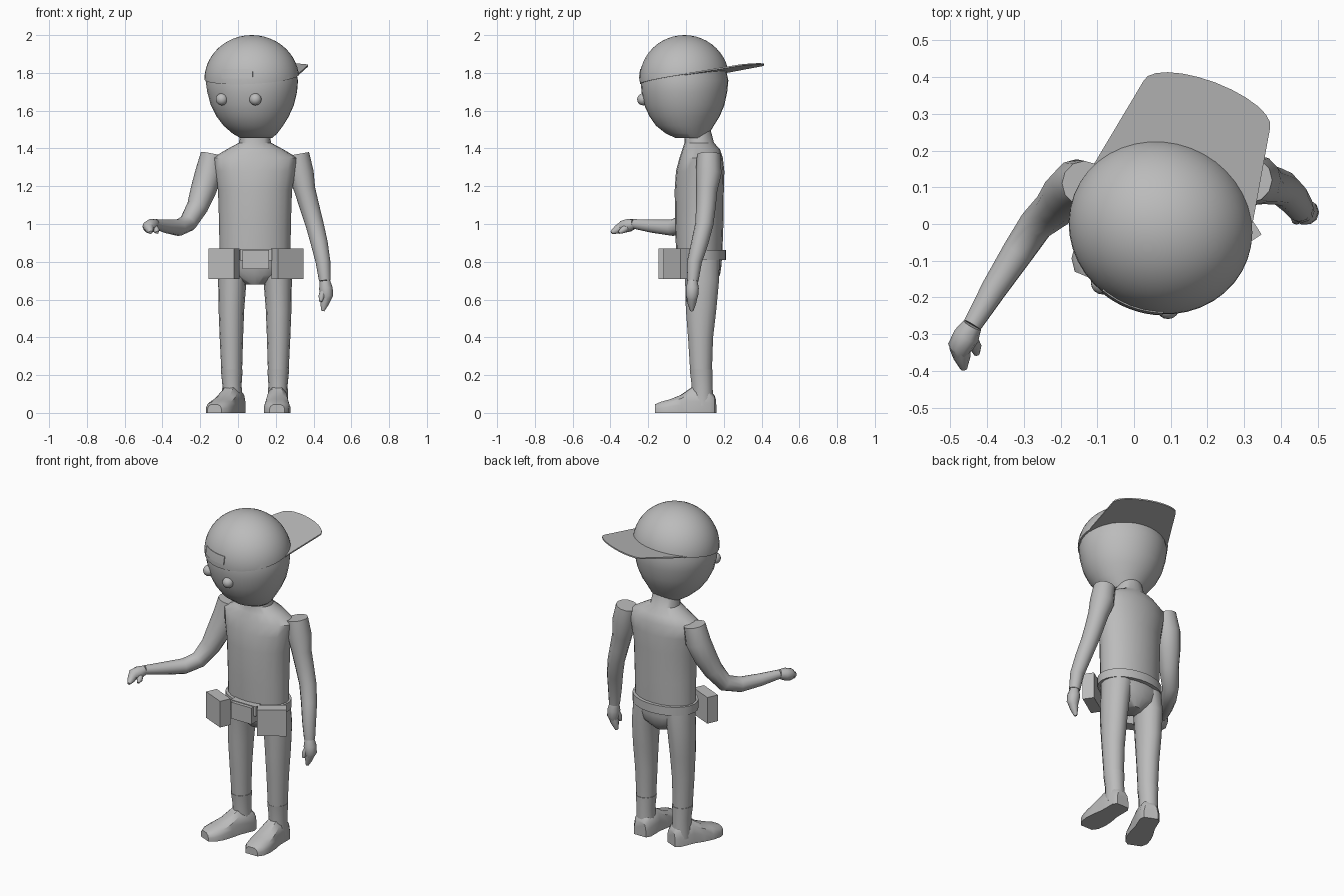
import bpy, bmesh
from math import sin, cos, pi, radians, sqrt
from mathutils import Vector, Matrix

if "Cube" in bpy.data.objects:
    bpy.data.objects.remove(bpy.data.objects["Cube"])

grey = bpy.data.materials.new("plain grey")
grey.use_nodes = True
GREY = (0.5, 0.5, 0.5, 1)
grey.diffuse_color = GREY
grey.node_tree.nodes["Principled BSDF"].inputs["Base Color"].default_value = GREY

MID = 0.09                                   # body centre line
HEAD = Vector((0.073, -0.008, 0))
TURN = Matrix.Translation(HEAD) @ Matrix.Rotation(radians(-20.6), 4, 'Z')


def finish(name, bm, matrix=None, smooth=40):
    if matrix:
        bm.transform(matrix)
    bmesh.ops.recalc_face_normals(bm, faces=bm.faces)
    mesh = bpy.data.meshes.new(name)
    bm.to_mesh(mesh)
    bm.free()
    mesh.materials.append(grey)
    ob = bpy.data.objects.new(name, mesh)
    bpy.context.collection.objects.link(ob)
    bpy.ops.object.select_all(action='DESELECT')
    ob.select_set(True)
    bpy.context.view_layer.objects.active = ob
    if smooth:
        bpy.ops.object.shade_smooth_by_angle(angle=radians(smooth))
    return ob


def loft(name, rings, matrix=None, smooth=40):
    """Skin a list of equal rings and cap both ends."""
    bm = bmesh.new()
    rows = [[bm.verts.new(p) for p in ring] for ring in rings]
    n = len(rows[0])
    for a, b in zip(rows, rows[1:]):
        for i in range(n):
            j = (i + 1) % n
            bm.faces.new((a[i], a[j], b[j], b[i]))
    bm.faces.new(rows[0])
    bm.faces.new(rows[-1])
    return finish(name, bm, matrix, smooth)


def stack(name, levels, n=20, matrix=None):
    """Horizontal ellipses: (z, x, y, radius x, radius y)."""
    rings = [[(x + rx * cos(2 * pi * i / n), y + ry * sin(2 * pi * i / n), z)
              for i in range(n)] for z, x, y, rx, ry in levels]
    return loft(name, rings, matrix)


def tube(name, stations, n=12):
    """Round limb through (x, y, z, radius) stations."""
    pts = [Vector(s[:3]) for s in stations]
    u, old, rings = Vector((1, 0, 0)), None, []
    for i, p in enumerate(pts):
        t = (pts[min(i + 1, len(pts) - 1)] - pts[max(i - 1, 0)]).normalized()
        if old:
            u = old.rotation_difference(t) @ u
        u = (u - t * u.dot(t)).normalized()
        v, old, r = t.cross(u), t, stations[i][3]
        rings.append([p + r * (u * cos(2 * pi * k / n) + v * sin(2 * pi * k / n))
                      for k in range(n)])
    return loft(name, rings, None, 50)


def block(name, centre, size, angle):
    bm = bmesh.new()
    bmesh.ops.create_cube(bm, size=1)
    m = (Matrix.Translation(centre) @ Matrix.Rotation(radians(angle), 4, 'Z')
         @ Matrix.Diagonal((*size, 1)))
    return finish(name, bm, m, 0)


# Torso, neck and hips
stack("torso", [(0.84, MID, 0.07, 0.188, 0.122), (1.0, MID, 0.07, 0.19, 0.128),
                (1.18, MID, 0.07, 0.196, 0.13), (1.28, MID, 0.075, 0.215, 0.128),
                (1.35, MID, 0.08, 0.225, 0.115), (1.395, MID, 0.08, 0.15, 0.1),
                (1.43, MID, 0.07, 0.085, 0.078), (1.5, MID, 0.06, 0.075, 0.07)])
stack("hips", [(0.86, MID, 0.07, 0.188, 0.122), (0.78, MID, 0.08, 0.187, 0.108),
               (0.73, MID, 0.08, 0.15, 0.1), (0.68, MID, 0.08, 0.05, 0.06)])

# Legs and boots
for side, s, toe_out in (("left", 1, 0), ("right", -1, -23)):
    x = MID + s * 0.125
    stack(side + "_leg", [(0.82, x - s * 0.025, 0.08, 0.088, 0.1), (0.7, x - s * 0.005, 0.085, 0.075, 0.092),
                          (0.55, x, 0.08, 0.068, 0.083), (0.4, x, 0.077, 0.062, 0.068),
                          (0.2, x - s * 0.002, 0.08, 0.054, 0.058)], 14)
    stack(side + "_boot_shaft", [(0.23, x - s * 0.002, 0.08, 0.058, 0.062),
                                 (0.15, x - s * 0.003, 0.085, 0.051, 0.057),
                                 (0.04, x - s * 0.005, 0.088, 0.055, 0.058)], 14)
    rings = []
    for f, w, h in ((-0.065, 0.04, 0.09), (-0.04, 0.056, 0.12), (0.05, 0.056, 0.135),
                    (0.11, 0.066, 0.095), (0.17, 0.07, 0.072), (0.22, 0.062, 0.058),
                    (0.25, 0.04, 0.045)):
        half = [(w, 0), (w, 0.45 * h), (0.85 * w, 0.8 * h), (0.45 * w, h)]
        rings.append([(a, -f, b) for a, b in half] + [(-a, -f, b) for a, b in half[::-1]])
    loft(side + "_boot_foot", rings, Matrix.Translation((x - s * 0.008, 0.085, 0))
         @ Matrix.Rotation(radians(toe_out), 4, 'Z'))

# Arms: one bent forward, one hanging
tube("right_arm", [(-0.135, 0.11, 1.37, 0.062), (-0.155, 0.105, 1.27, 0.072), (-0.183, 0.08, 1.18, 0.068),
                   (-0.215, 0.045, 1.09, 0.057), (-0.265, 0.0, 1.005, 0.048), (-0.315, -0.075, 0.98, 0.044),
                   (-0.38, -0.175, 0.988, 0.036), (-0.44, -0.275, 1.0, 0.026)])
tube("left_arm", [(0.315, 0.12, 1.37, 0.062), (0.333, 0.12, 1.27, 0.068), (0.354, 0.11, 1.18, 0.056),
                  (0.379, 0.105, 1.09, 0.052), (0.405, 0.097, 1.0, 0.048), (0.43, 0.073, 0.9, 0.045),
                  (0.45, 0.045, 0.8, 0.039), (0.46, 0.035, 0.7, 0.031)])


# Hands: palm, curled fingers and thumb
def hand(side, wrist, knuckle, tip, thumb):
    w, k, t, th = map(Vector, (wrist, knuckle, tip, thumb))
    tube(side + "_palm", [(*w, 0.027), (*w.lerp(k, 0.5), 0.036), (*k, 0.034), (*k.lerp(t, 0.3), 0.024)], 10)
    tube(side + "_fingers", [(*k, 0.03), (*k.lerp(t, 0.5), 0.023), (*t, 0.009)], 8)
    tube(side + "_thumb", [(*w.lerp(k, 0.4), 0.022), (*w.lerp(th, 0.75), 0.017), (*th, 0.008)], 8)


hand("right", (-0.44, -0.275, 1.0), (-0.473, -0.335, 0.985), (-0.463, -0.395, 0.955), (-0.428, -0.355, 0.955))
hand("left", (0.46, 0.035, 0.7), (0.47, 0.032, 0.62), (0.448, 0.03, 0.54), (0.437, 0.008, 0.59))

# Belt, buckle and pouches
stack("belt", [(0.81, MID, 0.07, 0.2, 0.142), (0.862, MID, 0.07, 0.2, 0.142)], 28)
block("belt_buckle", (0.095, -0.075, 0.813), (0.14, 0.06, 0.1), 0)
block("buckle_back", (0.095, -0.06, 0.837), (0.17, 0.05, 0.06), 0)
block("left_pouch", (0.262, -0.046, 0.79), (0.162, 0.065, 0.16), 33.5)
block("right_pouch", (-0.075, -0.083, 0.79), (0.15, 0.068, 0.16), -24)

# Head
stack("head", [(1.455, 0.01, 0.04, 0.085, 0.08), (1.48, 0.01, 0.02, 0.12, 0.115), (1.52, 0.007, 0.005, 0.158, 0.152),
               (1.57, 0.004, 0.002, 0.193, 0.185), (1.63, 0.003, 0, 0.222, 0.211),
               (1.7, 0.002, 0, 0.24, 0.225), (1.76, 0, 0, 0.247, 0.23), (1.83, 0, 0, 0.232, 0.215)],
      32, TURN)

# Eyes
for side, s in (("left", 1), ("right", -1)):
    bm = bmesh.new()
    bmesh.ops.create_uvsphere(bm, u_segments=16, v_segments=10, radius=0.032)
    finish(side + "_eye", bm, TURN @ Matrix.Translation((s * 0.095, -0.198, 1.66)))

# Cap crown, cut along a slanted brim line
CAP = Vector((0.253, 0.236, 0.235))
CAP_Z, BRIM_Z, SLOPE = 1.765, 1.778, 0.165
bm = bmesh.new()
bmesh.ops.create_uvsphere(bm, u_segments=40, v_segments=24, radius=1)
bm.transform(Matrix.Translation((0, 0, CAP_Z)) @ Matrix.Diagonal((*CAP, 1)))
cut = bmesh.ops.bisect_plane(bm, geom=bm.verts[:] + bm.edges[:] + bm.faces[:],
                             plane_co=(0, 0, BRIM_Z), plane_no=(0, -SLOPE, 1), clear_inner=True)
rim = [e for e in cut["geom_cut"] if isinstance(e, bmesh.types.BMEdge)]
bmesh.ops.holes_fill(bm, edges=rim, sides=0)
finish("cap_crown", bm, TURN)

# Cap visor, pointing backwards
edge = [(-0.2, 0.03), (-0.23, 0.1), (-0.184, 0.355)]
edge += [(0.184 * sin(a), 0.355 + 0.065 * (cos(a) - cos(pi / 2)))
         for a in (radians(d) for d in range(-75, 76, 15))]
edge += [(-x, y) for x, y in edge[2::-1]]
loft("cap_visor", [[(x, y, BRIM_Z + SLOPE * y + t) for x, y in edge] for t in (-0.004, 0.004)],
     TURN, 30)

# Small panel on the cap opposite the visor
rings = []
for i in range(9):
    x = -0.088 + 0.022 * i
    ring = []
    for z, lift in ((1.77, -0.004), (1.77, 0.003), (1.795, 0.003), (1.82, 0.003), (1.82, -0.004)):
        y = CAP.y * sqrt(1 - (x / CAP.x) ** 2 - ((z - CAP_Z) / CAP.z) ** 2)
        ring.append((x, -y - lift, z))
    rings.append(ring)
loft("cap_panel", rings, TURN)
